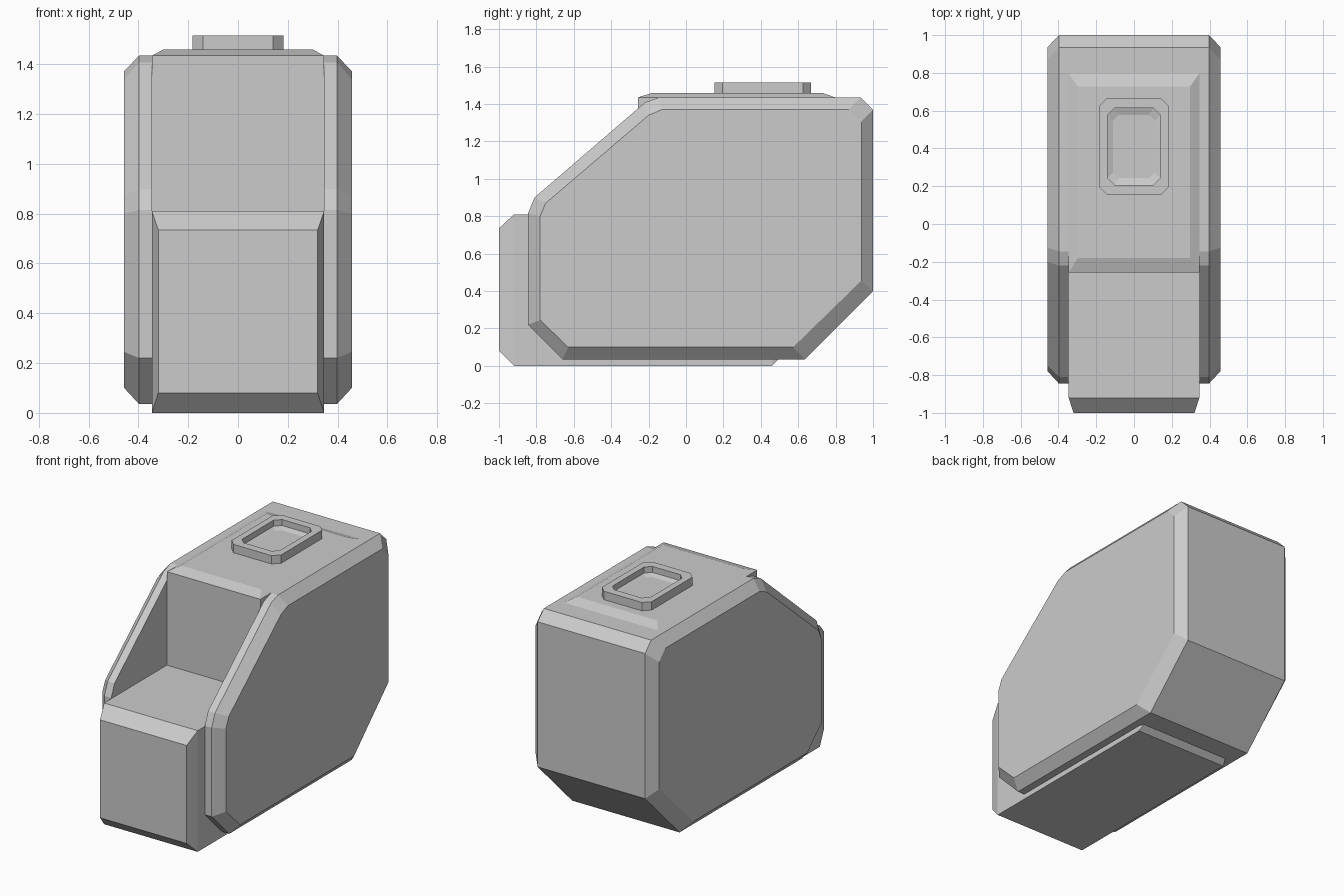
import bpy, bmesh

if "Cube" in bpy.data.objects:
    bpy.data.objects.remove(bpy.data.objects["Cube"])


def loft(name, loops):
    """Closed solid skinned through matching point loops, capped at both ends."""
    bm = bmesh.new()
    rings = [[bm.verts.new(p) for p in loop] for loop in loops]
    n = len(rings[0])
    for a, b in zip(rings, rings[1:]):
        for i in range(n):
            j = (i + 1) % n
            bm.faces.new((a[i], a[j], b[j], b[i]))
    bm.faces.new(rings[0])
    bm.faces.new(rings[-1])
    bmesh.ops.recalc_face_normals(bm, faces=bm.faces)
    mesh = bpy.data.meshes.new(name)
    bm.to_mesh(mesh)
    bm.free()
    obj = bpy.data.objects.new(name, mesh)
    bpy.context.collection.objects.link(obj)
    return obj


def side_loop(x, profile):
    return [(x, y, z) for y, z in profile]


def rect_y(y, x, z0, z1):
    """Rectangle facing along y."""
    return [(-x, y, z0), (x, y, z0), (x, y, z1), (-x, y, z1)]


def rect_z(z, x, y0, y1, c=0.0):
    """Horizontal rectangle, with cut corners when c is given."""
    if not c:
        return [(-x, y0, z), (x, y0, z), (x, y1, z), (-x, y1, z)]
    return [(-x + c, y0, z), (x - c, y0, z), (x, y0 + c, z), (x, y1 - c, z),
            (x - c, y1, z), (-x + c, y1, z), (-x, y1 - c, z), (-x, y0 + c, z)]


# Outer shell: side profile with chamfered rims
rim = [(-.845, .22), (-.66, .035), (.635, .035), (1, .40), (1, 1.37),
       (.935, 1.435), (-.145, 1.435), (-.22, 1.408), (-.81, .90), (-.845, .815)]
face = [(-.78, .245), (-.63, .10), (.573, .10), (.937, .455), (.937, 1.305),
        (.872, 1.372), (-.125, 1.372), (-.20, 1.34), (-.75, .87), (-.78, .80)]
shell = loft("shell", [side_loop(-.457, face), side_loop(-.397, rim),
                       side_loop(.397, rim), side_loop(.457, face)])

# Open slot between the two side walls
W = .346
cutter = loft("slot_cutter", [rect_z(.5, W, -1.1, -.2), rect_z(1.6, W, -1.1, -.2)])
cutter.hide_render = True
cut = shell.modifiers.new("slot", 'BOOLEAN')
cut.operation = 'DIFFERENCE'
cut.solver = 'EXACT'
cut.object = cutter
bpy.context.view_layer.objects.active = shell
bpy.ops.object.modifier_apply(modifier=cut.name)
bpy.data.objects.remove(cutter)

# Lower block forming the front nose and slot floor
loft("lower_block", [rect_y(-1, .32, .08, .735), rect_y(-.92, W, 0, .81),
                     rect_y(.46, W, 0, .81), rect_y(.54, .32, .08, .735)])

# Upper block: back wall of the slot and raised top plate
loft("upper_block", [rect_z(.6, W, -.257, .797), rect_z(1.435, W, -.257, .797),
                     rect_z(1.46, .297, -.18, .727)])

# Raised button frame with dished centre
button = loft("button", [rect_z(1.45, .183, .153, .667, .042),
                         rect_z(1.516, .183, .153, .667, .042),
                         rect_z(1.516, .14, .207, .613, .037),
                         rect_z(1.476, .14, .207, .613, .037),
                         rect_z(1.464, .11, .243, .577, .03)])
